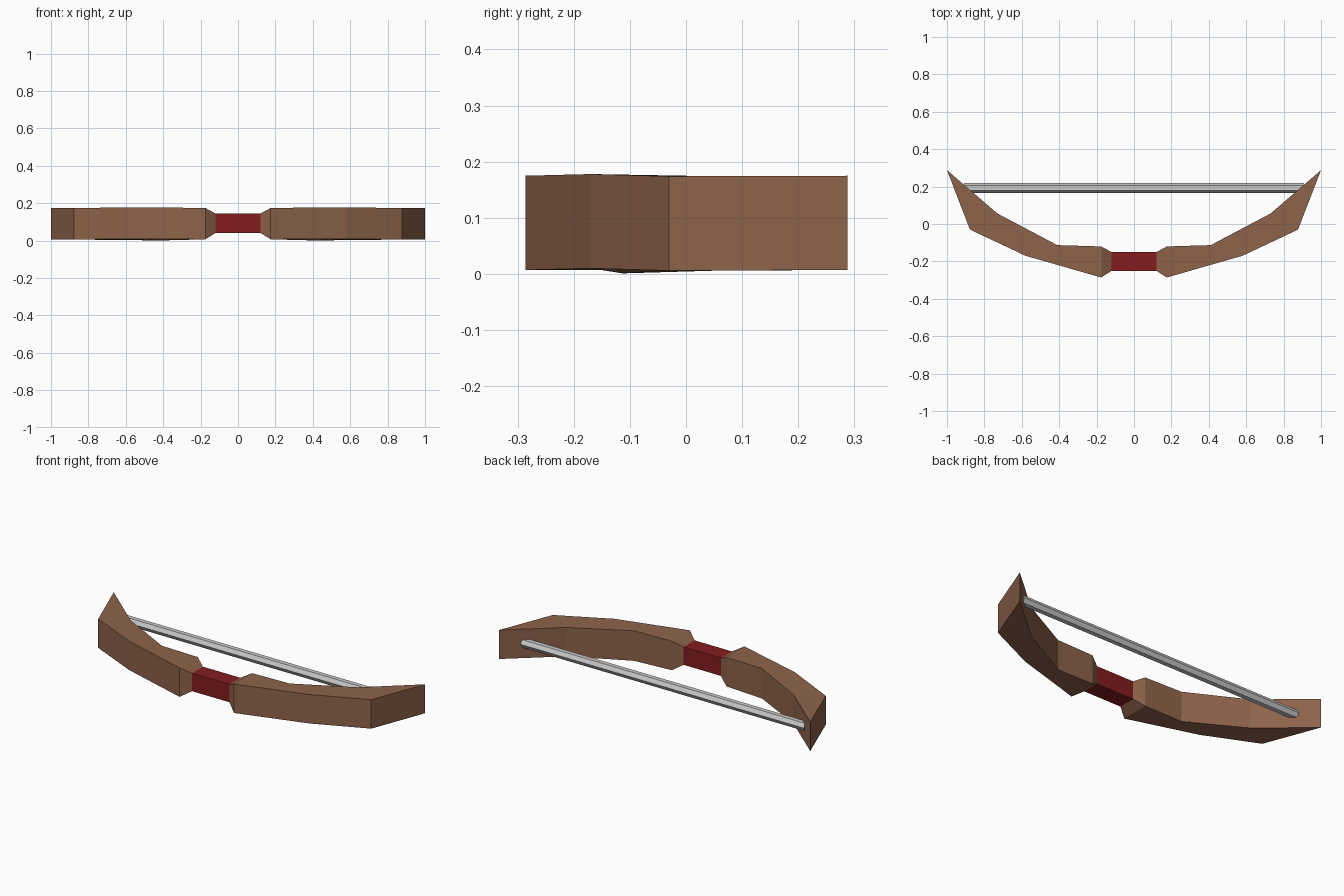
import bpy, bmesh, math
from mathutils import Matrix

if "Cube" in bpy.data.objects:
    bpy.data.objects.remove(bpy.data.objects["Cube"])


def material(name, color):
    m = bpy.data.materials.new(name)
    m.diffuse_color = (*color, 1)
    m.use_nodes = True
    m.node_tree.nodes["Principled BSDF"].inputs["Base Color"].default_value = m.diffuse_color
    return m


def add_object(name, bm, mat=None):
    bmesh.ops.recalc_face_normals(bm, faces=bm.faces)
    me = bpy.data.meshes.new(name)
    bm.to_mesh(me)
    bm.free()
    ob = bpy.data.objects.new(name, me)
    bpy.context.collection.objects.link(ob)
    if mat:
        me.materials.append(mat)
    return ob


def section(outer, inner, z_outer, z_inner):
    """Four corners: outer low, outer high, inner high, inner low."""
    return [(*outer, z_outer[0]), (*outer, z_outer[1]),
            (*inner, z_inner[1]), (*inner, z_inner[0])]


def loft(name, sections, mat):
    bm = bmesh.new()
    rings = [[bm.verts.new(p) for p in s] for s in sections]
    for a, b in zip(rings, rings[1:]):
        for i in range(4):
            j = (i + 1) % 4
            bm.faces.new((a[i], a[j], b[j], b[i]))
    bmesh.ops.remove_doubles(bm, verts=bm.verts, dist=1e-4)
    return add_object(name, bm, mat)


wood = material("wood", (0.27, 0.125, 0.07))
red = material("grip_red", (0.23, 0.012, 0.014))

# Limbs: flared root, two bends, sharp vertical edge at the tip; mirrored
flat, grip_z = (0.007, 0.175), (0.041, 0.145)
limb = loft("bow_limbs", [
    section((0.12, -0.25), (0.12, -0.15), grip_z, grip_z),
    section((0.175, -0.286), (0.175, -0.12), flat, flat),
    section((0.58, -0.17), (0.41, -0.113), (0.010, 0.178), (0.001, 0.175)),
    section((0.877, -0.03), (0.73, 0.056), (0.006, 0.174), (0.006, 0.174)),
    section((1.0, 0.288), (1.0, 0.288), flat, flat),
], wood)
limb.modifiers.new("mirror", "MIRROR").use_clip = True

# Grip between the limbs
loft("grip", [section((x, -0.25), (x, -0.15), grip_z, grip_z)
              for x in (-0.12, 0.12)], red)

# Six-sided bowstring
bm = bmesh.new()
bmesh.ops.create_cone(
    bm, cap_ends=True, segments=6, radius1=0.026, radius2=0.026, depth=1.82,
    matrix=Matrix.Translation((0, 0.193, 0.09)) @ Matrix.Rotation(math.pi / 2, 4, "Y"))
add_object("bowstring", bm)
